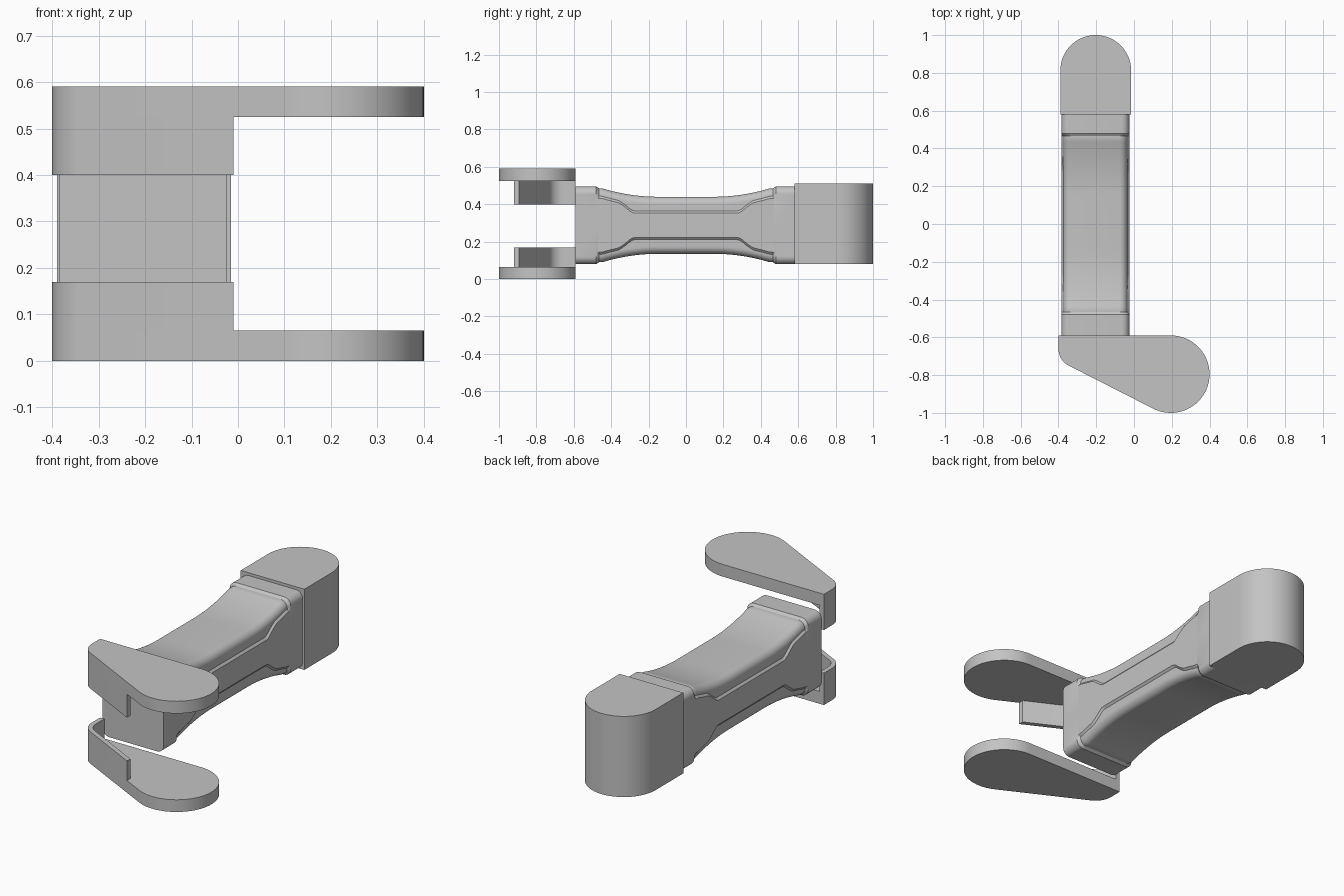
import bpy, bmesh
from math import sin, cos, radians, tan, pi

if "Cube" in bpy.data.objects:
    bpy.data.objects.remove(bpy.data.objects["Cube"])

grey = bpy.data.materials.new("plain grey")
grey.use_nodes = True
colour = (0.55, 0.55, 0.55, 1)
grey.diffuse_color = colour
grey.node_tree.nodes["Principled BSDF"].inputs["Base Color"].default_value = colour


def finish(name, bm):
    bmesh.ops.recalc_face_normals(bm, faces=bm.faces)
    mesh = bpy.data.meshes.new(name)
    bm.to_mesh(mesh)
    bm.free()
    mesh.materials.append(grey)
    ob = bpy.data.objects.new(name, mesh)
    bpy.context.collection.objects.link(ob)
    bpy.ops.object.select_all(action='DESELECT')
    ob.select_set(True)
    bpy.context.view_layer.objects.active = ob
    bpy.ops.object.shade_smooth_by_angle(angle=radians(30))
    return ob


def loft(name, rings):
    bm = bmesh.new()
    loops = [[bm.verts.new(p) for p in ring] for ring in rings]
    count = len(loops[0])
    for a, b in zip(loops, loops[1:]):
        for i in range(count):
            j = (i + 1) % count
            bm.faces.new((a[i], a[j], b[j], b[i]))
    bm.faces.new(loops[0])
    bm.faces.new(loops[-1])
    return finish(name, bm)


def prism(name, outline, z0, z1):
    return loft(name, [[(x, y, z) for x, y in outline] for z in (z0, z1)])


def arc(cx, cy, r, start, end, steps):
    angles = [radians(start + (end - start) * i / steps) for i in range(steps + 1)]
    return [(cx + r * cos(a), cy + r * sin(a)) for a in angles]


# Fork plates: teardrop outline, with a thin skirt wall along the arm side
SLANT = 243
HUB, HUB_R = (0.195, -0.795), 0.205
BACK, LEFT, CORNER = -0.59, -0.4, 0.1
nx, ny = cos(radians(SLANT)), sin(radians(SLANT))
reach = nx * HUB[0] + ny * HUB[1] + HUB_R
corner_y = (reach - CORNER - nx * (LEFT + CORNER)) / ny


def wall_line(inset):
    end_x = -0.01
    line = [(LEFT + inset, BACK)]
    line += arc(LEFT + CORNER, corner_y, CORNER - inset, 180, SLANT, 12)
    line.append((end_x, (reach - inset - nx * end_x) / ny))
    return line


teardrop = wall_line(0)[:-1] + arc(*HUB, HUB_R, SLANT, 450, 40)
skirt = wall_line(0) + wall_line(0.025)[::-1]
prism("lower_fork_plate", teardrop, 0, 0.065)
prism("lower_fork_skirt", skirt, 0.065, 0.17)
prism("upper_fork_plate", teardrop, 0.525, 0.59)
prism("upper_fork_skirt", skirt, 0.40, 0.525)

# End block with a half-round back
block = [(-0.39, 0.58), (-0.015, 0.58)] + arc(-0.2025, 0.8125, 0.1875, 0, 180, 36)
prism("end_block", block, 0.08, 0.51)

# Waisted arm: rounded section with sunken saddles above and below
MID_X, MID_Z, HALF_W, END_H = -0.205, 0.2875, 0.18, 0.2075
LIP = 0.48


def section(y):
    d = abs(y)
    sink = 0.01 * min(1, max(0, (LIP - d) / 0.015))
    dip = 0.055 * (1 - (max(0, d - 0.15) / (LIP - 0.15)) ** 2) if d < LIP else 0
    top = END_H - max(dip, sink)
    r = 0.04
    # flat side band flares out towards both ends
    s = min(1, max(0, (d - 0.28) / 0.2))
    flat = 0.065 + 0.142 * s * min(1, 0.6 + 2 * s)
    flat = min(flat, top - r - 0.014)
    w = HALF_W - sink
    quarter = [(HALF_W, 0), (HALF_W, flat), (w, flat + 0.012)]
    quarter += arc(w - r, top - r, r, 0, 90, 8)
    half = quarter + [(-x, z) for x, z in quarter[::-1]]
    full = half[:-1] + [(x, -z) for x, z in half[::-1]][:-1]
    return [(MID_X + x, y, MID_Z + z) for x, z in full]


side = [0.15 + 0.315 * i / 28 for i in range(29)] + [0.47, 0.475, LIP, 0.585]
stations = [-d for d in side[::-1]] + [0] + side
stations[0] = BACK
loft("arm", [section(y) for y in stations])
